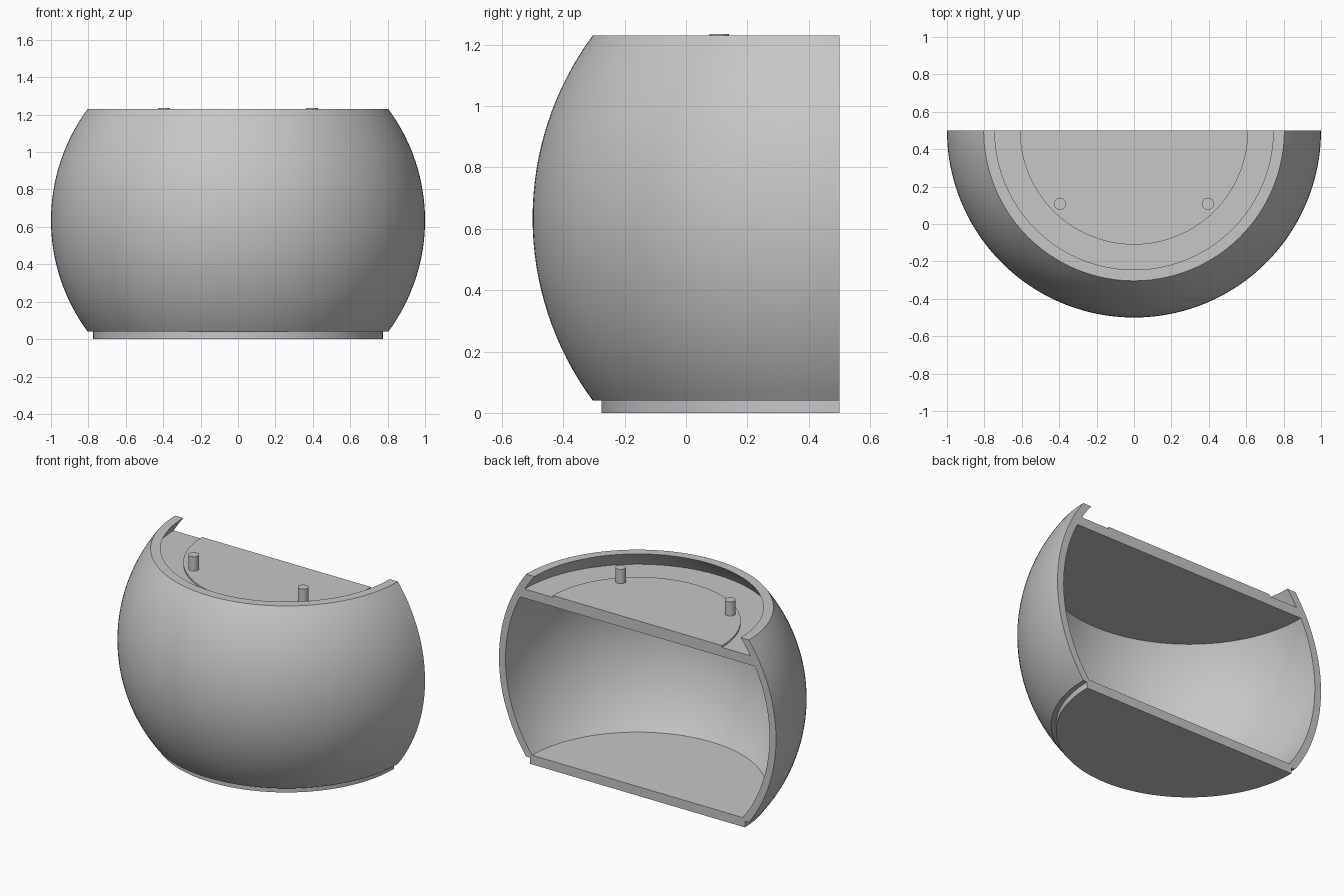
import bpy, bmesh, math

if "Cube" in bpy.data.objects:
    bpy.data.objects.remove(bpy.data.objects["Cube"], do_unlink=True)

GREY = (0.57, 0.57, 0.57, 1)
mat = bpy.data.materials.new("plain grey")
mat.use_nodes = True
mat.diffuse_color = GREY
mat.node_tree.nodes["Principled BSDF"].inputs["Base Color"].default_value = GREY

BACK = 0.5              # y of the flat cut side and of the turning axis
MID = 0.635             # height of the sphere centre
R_OUT, R_IN = 1.0, 0.953
BOTTOM, TOP = 0.04, 1.23
FLOOR = 0.06            # inside floor
SHELF_LOW, SHELF, DISC = 1.07, 1.13, 1.142


def finish(ob):
    ob.data.materials.append(mat)
    bpy.ops.object.select_all(action="DESELECT")
    ob.select_set(True)
    bpy.context.view_layer.objects.active = ob
    bpy.ops.object.shade_smooth_by_angle(angle=math.radians(30))


def arc(radius, z0, z1, steps):
    """Points (r, z) on a sphere profile between two heights."""
    a0, a1 = (math.asin((z - MID) / radius) for z in (z0, z1))
    angles = [a0 + (a1 - a0) * i / steps for i in range(steps + 1)]
    return [(radius * math.cos(a), MID + radius * math.sin(a)) for a in angles]


# Half-round body: foot, outer wall, rim, recess and raised disc
outside = [(0, 0), (0.775, 0), (0.775, BOTTOM)]
outside += arc(R_OUT, BOTTOM, TOP, 32)
outside += arc(R_IN, TOP, SHELF, 4)
outside += [(0.61, SHELF), (0.61, DISC), (0, DISC)]
# Open cavity between shelf and floor
inside = [(0, SHELF_LOW)] + arc(R_IN, SHELF_LOW, FLOOR, 28) + [(0, FLOOR)]

bm = bmesh.new()
right, left = ([[bm.verts.new((s * r, BACK, z)) for r, z in chain]
                for chain in (outside, inside)] for s in (1, -1))
edges = [bm.edges.new(pair) for chain in right for pair in zip(chain, chain[1:])]
bmesh.ops.spin(bm, geom=right[0] + right[1] + edges, cent=(0, BACK, 0),
               axis=(0, 0, 1), angle=-math.pi, steps=80)
# Flat cut faces at the back
for side in (right, left):
    bm.faces.new(side[0] + side[1])
bmesh.ops.remove_doubles(bm, verts=bm.verts, dist=0.0001)
bmesh.ops.recalc_face_normals(bm, faces=bm.faces)
mesh = bpy.data.meshes.new("half_round_body")
bm.to_mesh(mesh)
bm.free()
body = bpy.data.objects.new("half_round_body", mesh)
bpy.context.collection.objects.link(body)
finish(body)

# Locating pins on the shelf
PIN_TOP = 1.235
for name, x in (("left_pin", 0.395), ("right_pin", -0.395)):
    bpy.ops.mesh.primitive_cylinder_add(
        vertices=32, radius=0.032, depth=PIN_TOP - SHELF,
        location=(x, 0.108, (PIN_TOP + SHELF) / 2))
    pin = bpy.context.object
    pin.name = name
    finish(pin)
